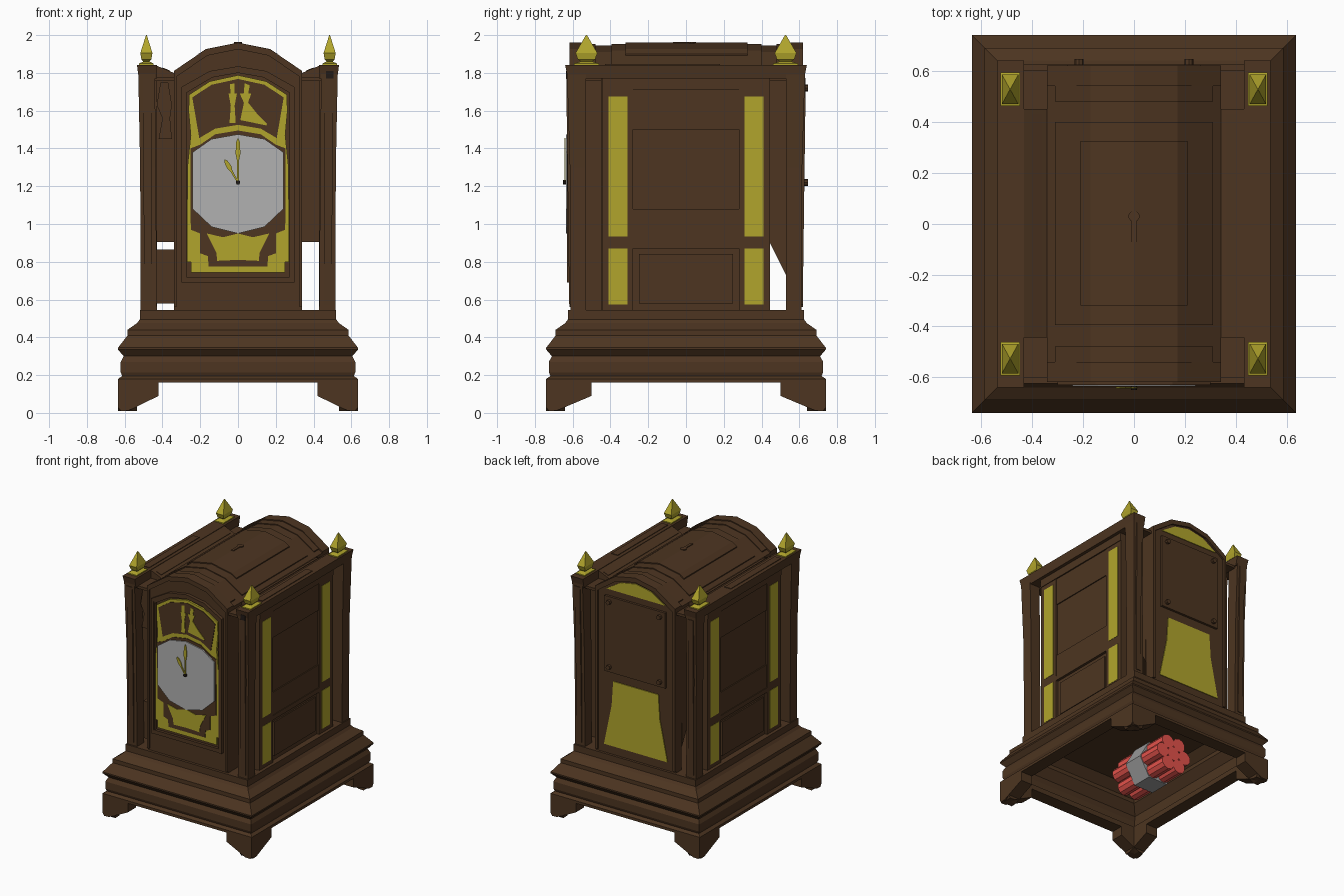
import bpy, bmesh, math
from mathutils import Matrix

old = bpy.data.objects.get("Cube")
if old:
    bpy.data.objects.remove(old, do_unlink=True)


def material(name, r, g, b):
    m = bpy.data.materials.new(name)
    m.use_nodes = True
    m.diffuse_color = (r, g, b, 1)
    m.node_tree.nodes["Principled BSDF"].inputs["Base Color"].default_value = (r, g, b, 1)
    return m


WOOD = material("brown wood", .074, .0355, .015)
GOLD = material("old gold", .44, .375, .025)
FACE = material("dial grey", .44, .44, .44)
DARK = material("dark metal", .015, .01, .008)
RED = material("stick red", .77, .085, .07)
TAPE = material("tape grey", .34, .34, .34)


def finish(bm, name, mat):
    bmesh.ops.recalc_face_normals(bm, faces=bm.faces)
    mesh = bpy.data.meshes.new(name)
    bm.to_mesh(mesh)
    bm.free()
    mesh.materials.append(mat)
    ob = bpy.data.objects.new(name, mesh)
    bpy.context.collection.objects.link(ob)
    return ob


def prism(name, pts, a, b, mat=WOOD, axis="y"):
    """Extrude a flat outline from a to b along the x or y axis."""
    bm = bmesh.new()
    rings = [[bm.verts.new((u, d, v) if axis == "y" else (d, u, v)) for u, v in pts]
             for d in (a, b)]
    bm.faces.new(rings[0])
    bm.faces.new(rings[1])
    for i in range(len(pts)):
        j = (i + 1) % len(pts)
        bm.faces.new((rings[0][i], rings[0][j], rings[1][j], rings[1][i]))
    return finish(bm, name, mat)


def loft(name, rings, mat=WOOD):
    """Join rectangles given as (x0, x1, y0, y1, z) and cap both ends."""
    bm = bmesh.new()
    loops = [[bm.verts.new(p) for p in ((a, c, z), (b, c, z), (b, d, z), (a, d, z))]
             for a, b, c, d, z in rings]
    for lo, hi in zip(loops, loops[1:]):
        for i in range(4):
            j = (i + 1) % 4
            bm.faces.new((lo[i], lo[j], hi[j], hi[i]))
    bm.faces.new(loops[0])
    bm.faces.new(loops[-1])
    return finish(bm, name, mat)


def box(name, x0, x1, y0, y1, z0, z1, mat=WOOD):
    return loft(name, [(x0, x1, y0, y1, z0), (x0, x1, y0, y1, z1)], mat)


def rod(name, r, length, at, mat, sides=10, turn=90):
    bm = bmesh.new()
    move = Matrix.Translation(at) @ Matrix.Rotation(math.radians(turn), 4, "X")
    bmesh.ops.create_cone(bm, cap_ends=True, segments=sides, radius1=r, radius2=r,
                          depth=length, matrix=move)
    return finish(bm, name, mat)


def both(half):
    """Mirror a right-hand half outline in x."""
    return half + [(-u, v) for u, v in reversed(half) if u]


def arch(w, z0, side, peak):
    return both([(w, z0), (w, side), (w / 2, side + .77 * (peak - side)), (0, peak)])


def span(s, a, b):
    return (a, b) if s > 0 else (-b, -a)


# Hollow moulded base: stepped cavity, then the outer profile up to the deck
base = [(.14, .5), (.08, .44), (.08, .41), (.03, .34), (.05, .28), (.05, .2), (.1, .2),
        (.1, .16), (0, .16), (0, .18), (.022, .195), (.014, .215), (.014, .27), (.03, .3),
        (0, .335), (0, .345), (.05, .41), (.05, .44), (.1, .475), (.115, .495), (.115, .545)]
loft("moulded_base", [(i - .635, .635 - i, i - .74, .74 - i, z) for i, z in base])

# Bracket feet, two arms on each corner
for sx in (1, -1):
    for sy in (1, -1):
        def arm(end, inner):
            return [(end, .16), (inner, .16), (inner, .09), (end - .055, .012),
                    (end - .015, .01), (end, .03)]
        prism("foot_front_arm", [(sx * u, v) for u, v in arm(.635, .42)],
              sy * .74, sy * .64)
        prism("foot_side_arm", [(sy * u, v) for u, v in arm(.74, .5)],
              sx * .635, sx * .535, axis="x")

# Corner columns, flaring at the top, each with a strip, a cap and a finial
for sx in (1, -1):
    for sy in (1, -1):
        def ring(x0, x1, y0, y1, z):
            return (*span(sx, x0, x1), *span(sy, y0, y1), z)
        loft("corner_column", [ring(.43, .515, .53, .612, .54), ring(.435, .518, .53, .615, 1.3),
                               ring(.44, .528, .53, .63, 1.8)])
        loft("column_strip", [ring(.455, .495, .6, .618, .57), ring(.46, .505, .6, .634, 1.77)])
        box("corner_cap", *span(sx, .33, .44), *span(sy, .43, .6), 1.757, 1.777)
        cx, cy = sx * .485, sy * .527
        loft("finial", [(cx - a, cx + a, cy - b, cy + b, z) for a, b, z in (
            (.038, .066, 1.835), (.038, .066, 1.85), (.016, .03, 1.86), (.026, .045, 1.87),
            (.032, .058, 1.905), (.002, .003, 2))], GOLD)

# Side walls with gilded strips, frames and top beams
for s in (1, -1):
    def slab(name, y0, y1, z0, z1, depth, mat=WOOD):
        box(name, *span(s, .46, depth), y0, y1, z0, z1, mat)
    box("side_wall", *span(s, .43, .475), -.45, .445, .53, 1.8)
    for e in (1, -1):
        slab("outer_stile", *span(e, .41, .445), .545, 1.77, .495)
        slab("inner_stile", *span(e, .28, .31), .545, 1.71, .495)
        slab("upper_gold_strip", *span(e, .31, .41), .935, 1.675, .497, GOLD)
        slab("lower_gold_strip", *span(e, .31, .41), .575, .87, .497, GOLD)
        for z0, z1 in ((.545, .575), (.87, .935), (1.675, 1.71)):
            slab("strip_rail", *span(e, .31, .41), z0, z1, .495)
    slab("top_rail", -.445, .445, 1.71, 1.78, .5)
    slab("middle_rail", -.28, .28, .87, .905, .495)
    slab("upper_panel", -.28, .28, 1.5, 1.71, .49)
    slab("middle_panel", -.28, .28, 1.08, 1.5, .482)
    slab("waist_panel", -.28, .28, .905, 1.08, .49)
    slab("lower_panel", -.25, .25, .58, .84, .485)
    loft("side_beam", [(*span(s, .43, .525), -.625, .625, 1.77),
                       (*span(s, .43, .535), -.64, .64, 1.842)])
    box("beam_inlay", *span(s, .455, .508), -.43, .18, 1.84, 1.847)
    prism("roof_gutter", [(s * .435, 1.84), (s * .34, 1.8), (s * .34, 1.77), (s * .435, 1.77)],
          -.445, .45)
    prism("gutter_inlay", [(s * .4, 1.829), (s * .36, 1.812), (s * .36, 1.8), (s * .4, 1.8)],
          -.42, .43)

# Inner case behind the boards, with corner slots, fillers and a brace
box("case_core", -.34, .34, -.545, .545, .905, 1.78)
box("case_wings", -.432, .432, -.44, .44, .905, 1.775)
box("front_filler", -.34, .34, -.545, -.44, .54, .905)
box("inner_box", -.435, -.34, -.53, -.44, .58, .865)
prism("rear_brace", [(.44, .91), (.535, .91), (.535, .72)], -.34, .34, axis="x")
prism("side_weight", [(-.42, 1.45), (-.35, 1.45), (-.36, 1.56), (-.35, 1.63), (-.37, 1.75),
                      (-.41, 1.75), (-.43, 1.63), (-.4, 1.56)], -.57, -.52)

# Arched front and back boards, rims and barrel roof
prism("front_board", arch(.34, .54, 1.81, 1.96), -.605, -.54)
prism("back_board", arch(.34, .54, 1.81, 1.96), .54, .606)
prism("barrel_roof", arch(.34, 1.7, 1.80, 1.945), -.6, .6)


def rim(name, large, small, y0, y1):
    prism(name, arch(*large) + arch(*small)[::-1], y0, y1)


rim("front_rim", (.34, .56, 1.81, 1.96), (.325, .56, 1.78, 1.925), -.618, -.604)
rim("back_rim", (.34, .56, 1.81, 1.96), (.32, .56, 1.78, 1.925), .604, .62)


def roof_plate(name, w, y0, y1, lift):
    def height(x):
        return 1.945 - (x * .2 if x < .17 else .034 + (x - .17) * .65)
    half = [(w, height(w)), (.17, height(.17)), (0, height(0))]
    pts = both([(x, z + lift) for x, z in half])
    prism(name, pts + [(x, z - .02) for x, z in reversed(both(half))], y0, y1)


roof_plate("roof_panel", .31, -.395, .4, .007)
roof_plate("roof_crown", .21, -.32, .325, .015)
for s in (1, -1):
    roof_plate("roof_end_panel", .31, *span(s, .48, .58), .007)
rod("key_disc", .022, .008, (0, .03, 1.96), WOOD, 10, 0)
box("key_slot", -.01, .01, -.07, .02, 1.955, 1.964)

# Front door frames, gilded plate and wooden overlays
rim("door_frame", (.3, .69, 1.725, 1.835), (.28, .69, 1.705, 1.812), -.63, -.604)
rim("door_inner_frame", (.281, .715, 1.706, 1.813), (.272, .715, 1.695, 1.8), -.624, -.604)
box("door_sill", -.29, .29, -.626, -.604, .69, .72)
prism("gilt_plate", both([(.25, .742), (.25, .8), (.27, .8), (.268, 1.3), (.25, 1.47),
                          (.262, 1.6), (.258, 1.685), (.15, 1.755), (0, 1.788)]),
      -.619, -.604, GOLD)
prism("dial_surround", both([(.155, .775), (.16, .83), (.2, .845), (.2, .95), (.25, .97),
                             (.252, 1.4), (.2, 1.42), (.12, 1.475), (0, 1.495)]), -.623, -.615)
prism("lunette", both([(0, 1.525), (.12, 1.505), (.205, 1.455), (.242, 1.67),
                       (.14, 1.737), (0, 1.768)]), -.623, -.615)
prism("gilt_shield", both([(0, .81), (.11, .805), (.115, .85), (.165, .95), (.08, .93),
                           (0, .95)]), -.627, -.62, GOLD)
prism("dial", both([(0, .95), (.14, .985), (.24, 1.08), (.24, 1.38), (.14, 1.45),
                    (0, 1.475)]), -.634, -.625, FACE)

# Dancing pair in the lunette
for name, pts in (
        ("dancer_legs", [(-.045, 1.535), (-.012, 1.535), (-.018, 1.63), (-.038, 1.63)]),
        ("dancer_coat", [(-.038, 1.625), (-.018, 1.625), (-.006, 1.69), (-.05, 1.69)]),
        ("dancer_head", [(-.04, 1.69), (-.018, 1.69), (-.018, 1.745), (-.042, 1.74)]),
        ("partner_skirt", [(.012, 1.55), (.15, 1.522), (.155, 1.53), (.1, 1.585),
                           (.052, 1.645), (.032, 1.645)]),
        ("partner_bodice", [(.032, 1.64), (.052, 1.64), (.07, 1.69), (.01, 1.69)]),
        ("partner_head", [(.03, 1.69), (.054, 1.69), (.062, 1.735), (.035, 1.745)])):
    prism(name, pts, -.627, -.62, GOLD)


# Clock hands
def hand(name, length, width, angle):
    shape = [(-.004, 0), (.004, 0), (.006, .5), (width, .65), (width * .7, .92), (0, 1),
             (-width * .7, .92), (-width, .65), (-.006, .5)]
    c, s = math.cos(angle), math.sin(angle)
    pts = [(u * c - v * length * s, 1.22 + u * s + v * length * c) for u, v in shape]
    prism(name, pts, -.644, -.638, GOLD)


hand("minute_hand", .235, .013, 0)
hand("hour_hand", .14, .013, math.radians(30))
rod("hand_pivot", .012, .02, (0, -.64, 1.22), DARK)
box("column_socket", .465, .505, -.636, -.6, 1.77, 1.81, DARK)

# Back door with knobs and gilded windows
box("back_door", -.26, .26, .6, .624, 1.18, 1.76)
for x in (-.215, .215):
    for z in (1.22, 1.72):
        rod("back_knob", .018, .03, (x, .63, z), WOOD, 8)
prism("back_window", both([(.27, .61), (.205, .92), (.192, 1.11)]), .6, .612, GOLD)
prism("back_lunette", both([(.25, 1.81), (.13, 1.885), (0, 1.91)]), .6, .612, GOLD)

# Bundle of sticks under the deck, held with a flat-sided tape band
bx, by, bz = -.22, -.07, .325
corners = [(math.cos(math.radians(60 * i)), math.sin(math.radians(60 * i))) for i in range(6)]
for c, s in corners + [(0, 0)]:
    rod("red_stick", .055, .5, (bx + .1 * c, by, bz + .1 * s), RED, 10)
prism("tape_band", [(bx + .167 * c, bz + .167 * s) for c, s in corners],
      by - .085, by + .075, TAPE)
